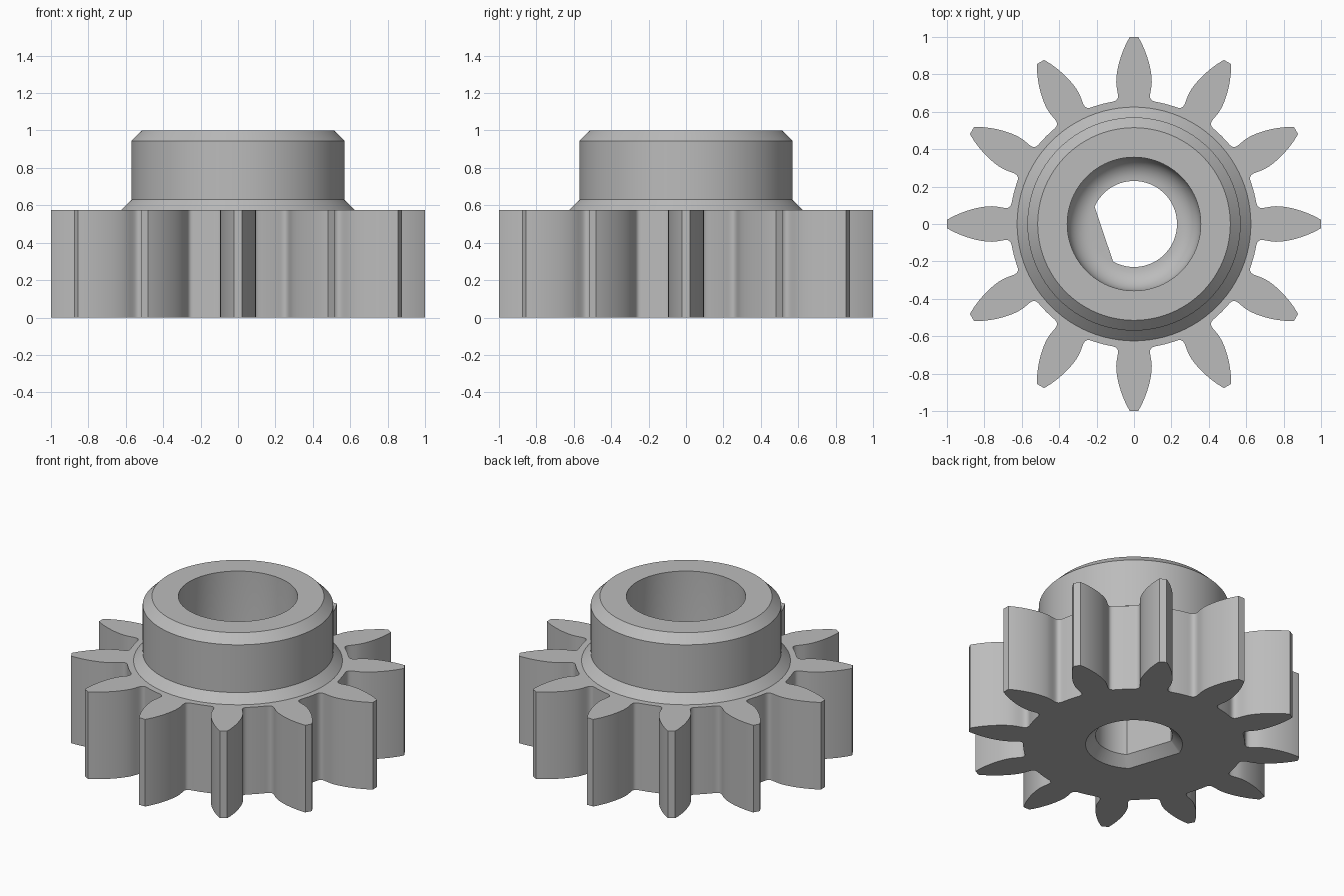
import bpy, bmesh, math
from mathutils import Vector, Matrix
from mathutils.geometry import interpolate_bezier

cube = bpy.data.objects.get("Cube")
if cube:
    bpy.data.objects.remove(cube, do_unlink=True)

TEETH = 12
GEAR_TOP = 0.575
FLOOR = 0.44          # floor of the wide upper bore
SEGMENTS = 96

steel = bpy.data.materials.new("steel_grey")
steel.use_nodes = True
grey = (0.5, 0.5, 0.5, 1)
steel.diffuse_color = grey
steel.node_tree.nodes["Principled BSDF"].inputs["Base Color"].default_value = grey


def loft(name, rings):
    """Skin a stack of equal-length rings and cap both ends."""
    bm = bmesh.new()
    loops = [[bm.verts.new(p) for p in ring] for ring in rings]
    n = len(loops[0])
    for low, high in zip(loops, loops[1:]):
        for i in range(n):
            j = (i + 1) % n
            bm.faces.new((low[i], low[j], high[j], high[i]))
    bm.faces.new(loops[0][::-1])
    bm.faces.new(loops[-1])
    bmesh.ops.recalc_face_normals(bm, faces=bm.faces)
    mesh = bpy.data.meshes.new(name)
    bm.to_mesh(mesh)
    bm.free()
    mesh.materials.append(steel)
    obj = bpy.data.objects.new(name, mesh)
    bpy.context.collection.objects.link(obj)
    return obj


def lift(outline, z):
    return [(p[0], p[1], z) for p in outline]


def circle(r, z):
    steps = [math.tau * i / SEGMENTS for i in range(SEGMENTS)]
    return [(r * math.cos(a), r * math.sin(a), z) for a in steps]


def d_shape(r, flat, z):
    """Circle with one flat at the given distance from the centre."""
    facing = math.radians(198.5)
    half = math.acos(flat / r)
    span = math.tau - 2 * half
    angles = [facing + half + span * i / 64 for i in range(65)]
    return [(r * math.cos(a), r * math.sin(a), z) for a in angles]


def boolean(obj, tool, operation):
    mod = obj.modifiers.new(operation.title(), 'BOOLEAN')
    mod.operation, mod.object, mod.solver = operation, tool, 'EXACT'
    bpy.context.view_layer.objects.active = obj
    bpy.ops.object.modifier_apply(modifier=mod.name)
    bpy.data.objects.remove(tool, do_unlink=True)


# Tooth outline: curved flank, then root fillet, mirrored and repeated
def bezier(points, count):
    return interpolate_bezier(*[Vector(p) for p in points], count)


flank = bezier([(0.022, 1), (0.065, 0.93), (0.095, 0.83), (0.095, 0.76)], 12)
fillet = bezier([(0.095, 0.76), (0.095, 0.7), (0.06, 0.66), (0.125, 0.652)], 14)
right_side = flank + fillet[1:]
left_side = [Vector((-p.x, p.y)) for p in reversed(right_side)]
root = Vector((0, right_side[-1].length))
root.rotate(Matrix.Rotation(-math.pi / TEETH, 2))
tooth = left_side + right_side + [root]
outline = []
for k in range(TEETH):
    turn = Matrix.Rotation(-math.tau * k / TEETH, 2)
    outline += [turn @ p for p in tooth]

gear = loft("pinion_gear", [lift(outline, 0), lift(outline, GEAR_TOP)])

# Hub with chamfered foot and rim
hub = loft("hub", [circle(r, z) for r, z in (
    (0.625, 0.4), (0.625, GEAR_TOP), (0.57, 0.63), (0.57, 0.945), (0.515, 1))])
boolean(gear, hub, 'UNION')

# Wide upper bore with a rounded floor
radius, corner = 0.357, 0.122
bowl = []
for i in range(9):
    a = math.pi / 2 * i / 8
    bowl.append(circle(radius - corner + corner * math.sin(a),
                       FLOOR + corner - corner * math.cos(a)))
upper_bore = loft("upper_bore_cutter", bowl + [circle(radius, 1.1)])
boolean(gear, upper_bore, 'DIFFERENCE')

# Flat-sided shaft hole with a chamfered mouth
shaft_hole = loft("shaft_hole_cutter", [d_shape(r, f, z) for r, f, z in (
    (0.3, 0.24, -0.01), (0.23, 0.17, 0.06), (0.23, 0.17, FLOOR + 0.1))])
boolean(gear, shaft_hole, 'DIFFERENCE')

bpy.ops.object.select_all(action='DESELECT')
gear.select_set(True)
bpy.context.view_layer.objects.active = gear
bpy.ops.object.shade_smooth_by_angle(angle=math.radians(30))
